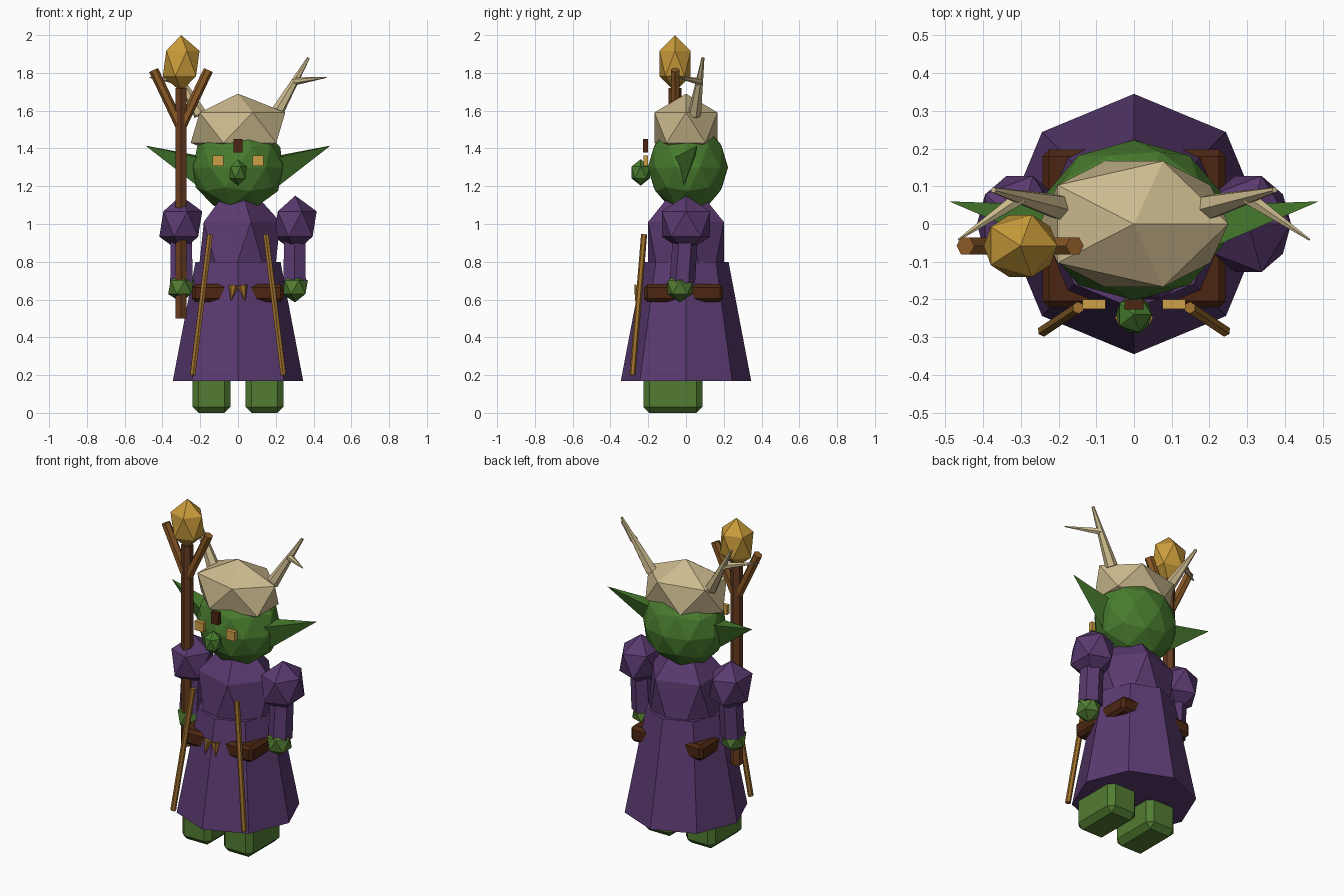
import bpy, bmesh, math
from mathutils import Vector, Matrix

if "Cube" in bpy.data.objects:
    bpy.data.objects.remove(bpy.data.objects["Cube"])


def srgb(*c):
    return [((v / 255 + 0.055) / 1.055) ** 2.4 for v in c] + [1.0]


def material(name, *rgb):
    m = bpy.data.materials.new(name)
    m.diffuse_color = srgb(*rgb)
    m.use_nodes = True
    m.node_tree.nodes["Principled BSDF"].inputs["Base Color"].default_value = m.diffuse_color
    return m


PURPLE = material("purple cloth", 90, 58, 112)
GREEN = material("green skin", 72, 124, 46)
OLIVE = material("limb green", 82, 124, 50)
BONE = material("bone", 204, 186, 142)
GOLD = material("gold", 202, 156, 58)
EYE = material("eye amber", 206, 160, 72)
DARK = material("dark leather", 76, 38, 18)
WOOD = material("staff wood", 102, 60, 32)
LIGHT = material("light wood", 140, 90, 38)
AMBER = material("ochre", 160, 112, 46)


def finish(bm, name, mat):
    bmesh.ops.recalc_face_normals(bm, faces=bm.faces)
    me = bpy.data.meshes.new(name)
    bm.to_mesh(me)
    bm.free()
    me.materials.append(mat)
    ob = bpy.data.objects.new(name, me)
    bpy.context.collection.objects.link(ob)
    return ob


def ico(name, mat, center, radii, level=1):
    bm = bmesh.new()
    bmesh.ops.create_icosphere(bm, subdivisions=level, radius=1)
    bmesh.ops.scale(bm, vec=radii, verts=bm.verts)
    bmesh.ops.translate(bm, vec=center, verts=bm.verts)
    return finish(bm, name, mat)


def box(name, mat, lo, hi, bevel=0):
    lo, hi = Vector(lo), Vector(hi)
    bm = bmesh.new()
    bmesh.ops.create_cube(bm, size=1)
    bmesh.ops.scale(bm, vec=hi - lo, verts=bm.verts)
    bmesh.ops.translate(bm, vec=(lo + hi) / 2, verts=bm.verts)
    if bevel:
        bmesh.ops.bevel(bm, geom=bm.edges[:], offset=bevel, segments=1,
                        affect='EDGES', profile=0.5)
    return finish(bm, name, mat)


def rod(name, mat, a, b, ra, rb, sides=6):
    """Tapered prism from point a to point b."""
    a, b = Vector(a), Vector(b)
    d = b - a
    bm = bmesh.new()
    bmesh.ops.create_cone(bm, cap_ends=True, segments=sides, radius1=ra,
                          radius2=rb, depth=d.length)
    rot = d.to_track_quat('Z', 'Y').to_matrix().to_4x4()
    bmesh.ops.transform(bm, matrix=Matrix.Translation((a + b) / 2) @ rot, verts=bm.verts)
    return finish(bm, name, mat)


# Robe: skirt with eight sides, faceted torso
skirt = rod("robe_skirt", PURPLE, (0, 0, 0.17), (0, 0, 0.8), 0.345, 0.225, 8)
ico("torso", PURPLE, (0, 0, 0.81), (0.25, 0.235, 0.45))

# Belt: bevelled block whose corners show through the skirt
box("belt", DARK, (-0.243, -0.222, 0.587), (0.243, 0.197, 0.682), 0.018)

# Head, nose, brow mark and helmet
ico("head", GREEN, (0, 0.01, 1.3), (0.25, 0.2125, 0.2375), 2)
ico("nose", GREEN, (0, -0.24, 1.273), (0.053, 0.057, 0.07))
box("brow_mark", DARK, (-0.025, -0.227, 1.378), (0.025, -0.2, 1.45))
ico("bone_helmet", BONE, (0, 0, 1.51), (0.28, 0.196, 0.18))

# Paired parts
for side, s in (("left", -1), ("right", 1)):
    box(side + "_foot", OLIVE, (s * 0.14 - 0.1, -0.226, 0),
        (s * 0.14 + 0.1, 0.088, 0.22), 0.032)
    ico(side + "_shoulder", PURPLE, (s * 0.303, 0, 1.0), (0.127, 0.15, 0.15))
    rod(side + "_arm", PURPLE, (s * 0.3, 0, 0.98), (s * 0.3, -0.02, 0.69), 0.065, 0.068)
    ico(side + "_hand", OLIVE, (s * 0.302, -0.032, 0.665), (0.076, 0.078, 0.08))
    box(side + "_eye", EYE, (s * 0.106 - 0.03, -0.226, 1.308),
        (s * 0.106 + 0.03, -0.2, 1.363))

    # Ear: three-sided spike
    bm = bmesh.new()
    tip = bm.verts.new((s * 0.49, 0.06, 1.415))
    base = [bm.verts.new((s * x, y, z)) for x, y, z in
            ((0.2, -0.065, 1.35), (0.2, -0.015, 1.19), (0.2, 0.05, 1.36))]
    bm.faces.new(base)
    for i in range(3):
        bm.faces.new((base[i], base[(i + 1) % 3], tip))
    finish(bm, side + "_ear", GREEN)

    # Antler with one prong
    rod(side + "_antler", BONE, (s * 0.2, 0.045, 1.58), (s * 0.373, 0.09, 1.88),
        0.036, 0.008, 6)
    rod(side + "_antler_prong", BONE, (s * 0.3, 0.072, 1.755),
        (s * 0.466, -0.042, 1.776), 0.021, 0.003, 6)

    # Hanging stick and belt fang
    rod(side + "_hanging_stick", AMBER, (s * 0.148, -0.222, 0.945),
        (s * 0.24, -0.283, 0.2), 0.016, 0.016, 6)
    rod(side + "_belt_fang", AMBER, (s * 0.024, -0.25, 0.672),
        (s * 0.036, -0.268, 0.595), 0.027, 0.002, 6)

    # Staff fork
    rod(side + "_staff_fork", LIGHT, (-0.302, -0.058, 1.51),
        (-0.302 + s * 0.145, -0.058, 1.815), 0.026, 0.026, 6)

# Staff shaft and gem
rod("staff_shaft", WOOD, (-0.302, -0.058, 0.5), (-0.302, -0.058, 1.72), 0.034, 0.034, 6)
ico("staff_gem", GOLD, (-0.301, -0.058, 1.85), (0.109, 0.097, 0.15))
